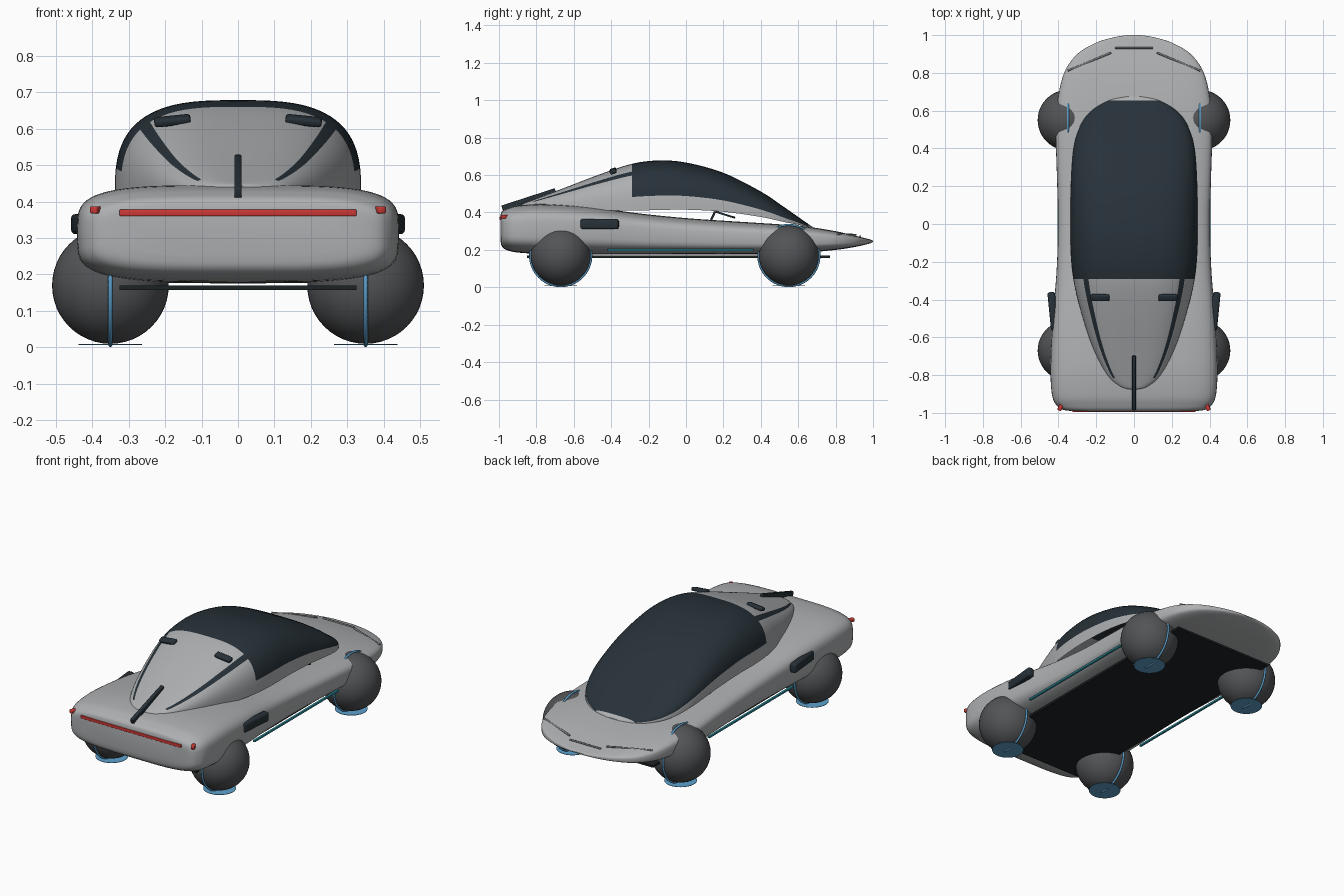
import bpy, bmesh, math
from math import pi, sin, cos
from mathutils import Vector

cube = bpy.data.objects.get("Cube")
if cube:
    bpy.data.objects.remove(cube, do_unlink=True)


def material(name, r, g, b):
    m = bpy.data.materials.new(name)
    m.use_nodes = True
    m.diffuse_color = (r, g, b, 1)
    m.node_tree.nodes["Principled BSDF"].inputs["Base Color"].default_value = (r, g, b, 1)
    return m


SILVER = material("silver paint", .42, .43, .44)
GLASS = material("dark glass", .02, .031, .04)
TYRE = material("tyre grey", .085, .088, .093)
UNDER = material("underbody black", .012, .016, .018)
RED = material("lamp red", .6, .04, .035)
BLUE = material("ring blue", .11, .36, .62)
TEAL = material("sill teal", .03, .3, .38)
TRIM = material("trim grey", .22, .225, .23)


def finish(name, bm, *mats, smooth=True):
    mesh = bpy.data.meshes.new(name)
    bm.to_mesh(mesh)
    bm.free()
    ob = bpy.data.objects.new(name, mesh)
    bpy.context.collection.objects.link(ob)
    for m in mats:
        mesh.materials.append(m)
    if smooth:
        bpy.ops.object.select_all(action='DESELECT')
        bpy.context.view_layer.objects.active = ob
        ob.select_set(True)
        bpy.ops.object.shade_smooth_by_angle(angle=math.radians(40))
    return ob


def smooth_stations(rows, steps):
    """Catmull-Rom interpolation through the station rows."""
    out = []
    for i in range(len(rows) - 1):
        p0, p1, p2, p3 = (rows[min(max(i + k, 0), len(rows) - 1)] for k in (-1, 0, 1, 2))
        for s in range(steps):
            t = s / steps
            out.append([b + .5 * t * (c - a + t * (2*a - 5*b + 4*c - d + t * (3*(b - c) + d - a)))
                        for a, b, c, d in zip(p0, p1, p2, p3)])
    return out + [list(rows[-1])]


def power(v, e):
    return math.copysign(abs(v) ** e, v)


def loft(rows, count, arc, exponent, half, rule=None):
    """Skin superellipse sections; rows are y, half width, top, bottom."""
    bm = bmesh.new()
    rings = []
    for y, w, top, low in rows:
        mid, h = (low, top - low) if half else ((top + low) / 2, (top - low) / 2)
        n = count + 1 if half else count
        rings.append([bm.verts.new((w * power(cos(arc * k / count), 2 / exponent), y,
                                    mid + h * power(sin(arc * k / count), 2 / exponent)))
                      for k in range(n)])
    for i, (a, b) in enumerate(zip(rings, rings[1:])):
        for k in range(count):
            j = k + 1 if half else (k + 1) % count
            f = bm.faces.new((a[k], b[k], b[j], a[j]))
            if rule:
                f.material_index = rule((rows[i][0] + rows[i + 1][0]) / 2, min(k, count - 1 - k))
    bm.faces.new(rings[0])
    bm.faces.new(rings[-1])
    bmesh.ops.recalc_face_normals(bm, faces=bm.faces)
    return bm


def box(name, size, loc, mat, rot=(0, 0, 0), bevel=0):
    bm = bmesh.new()
    bmesh.ops.create_cube(bm, size=1)
    bmesh.ops.scale(bm, vec=size, verts=bm.verts)
    if bevel:
        bmesh.ops.bevel(bm, geom=bm.edges[:], offset=bevel, segments=3, profile=.5, affect='EDGES')
    ob = finish(name, bm, mat, smooth=bevel > 0)
    ob.location, ob.rotation_euler = loc, rot
    return ob


def rod(name, p, q, r, mat):
    p, q = Vector(p), Vector(q)
    bm = bmesh.new()
    bmesh.ops.create_cone(bm, cap_ends=True, segments=12, radius1=r, radius2=r, depth=(q - p).length)
    ob = finish(name, bm, mat)
    ob.location = (p + q) / 2
    ob.rotation_euler = (q - p).to_track_quat('Z', 'Y').to_euler()


# Main hull: full superellipse sections along the length
hull = [(-.992, .29, .385, .25), (-.985, .37, .405, .22), (-.96, .41, .42, .2),
        (-.9, .435, .437, .186), (-.75, .442, .445, .178), (-.5, .43, .428, .176),
        (-.25, .41, .395, .176), (0, .402, .37, .176), (.25, .408, .353, .176),
        (.5, .415, .337, .178), (.65, .405, .324, .186), (.8, .37, .3, .2),
        (.9, .3, .277, .215), (.96, .2, .262, .228), (.99, .1, .254, .237), (1, .03, .248, .243)]
finish("hull", loft(smooth_stations(hull, 5), 64, 2 * pi, 4, False), SILVER)


# Canopy: open half sections, with windscreen and side strips chosen by rule
def canopy_rule(y, k):
    if -.29 < y < .655:
        return 1 if k >= 2 else 0
    return 1 if -.82 < y < -.29 and k in (9, 10) else 0


canopy = [(-.875, .03, .443, .42), (-.86, .08, .452, .42), (-.8, .145, .475, .418),
          (-.65, .22, .532, .414), (-.45, .285, .608, .41), (-.29, .322, .66, .41),
          (-.15, .336, .678, .413), (0, .338, .667, .415), (.2, .336, .612, .404),
          (.4, .322, .512, .376), (.52, .285, .432, .35), (.6, .225, .376, .334),
          (.655, .13, .338, .32), (.675, .04, .324, .314)]
bm = loft(smooth_stations(canopy, 6), 40, pi, 3, True, canopy_rule)
finish("canopy", bm, SILVER, GLASS)

# Floor plate, tail lamp bar and tail fin
box("floor_plate", (.65, 1.62, .012), (0, -.04, .164), UNDER)
box("tail_lamp_bar", (.65, .016, .018), (0, -.988, .369), RED, bevel=.003)
box("tail_fin", (.02, .3, .03), (0, -.84, .469), GLASS, (math.radians(18), 0, 0), .004)
rod("nose_bar", (-.1, .932, .272), (.1, .932, .272), .005, TRIM)

for s, side in ((1, "left"), (-1, "right")):
    # Ball wheels, each with an upright ring and a ground disc
    for y, end in ((-.67, "front"), (.55, "rear")):
        bm = bmesh.new()
        bmesh.ops.create_uvsphere(bm, u_segments=48, v_segments=24, radius=.16)
        finish(f"{side}_{end}_ball_wheel", bm, TYRE).location = (s * .35, y, .17)
        bpy.ops.mesh.primitive_torus_add(major_radius=.163, minor_radius=.006, major_segments=64,
                                         minor_segments=8, location=(s * .35, y, .17),
                                         rotation=(0, pi / 2, 0))
        ring = bpy.context.object
        ring.name = f"{side}_{end}_wheel_ring"
        ring.data.materials.append(BLUE)
        bpy.ops.object.shade_smooth()
        bm = bmesh.new()
        bmesh.ops.create_cone(bm, cap_ends=True, segments=40, radius1=.087, radius2=.087, depth=.002)
        finish(f"{side}_{end}_ground_disc", bm, BLUE).location = (s * .35, y, .008)

    # Side intake, sill strip and corner lamp
    box(f"{side}_side_intake", (.04, .205, .055), (s * .429, -.462, .338), GLASS,
        (0, 0, -s * .1), .012)
    box(f"{side}_sill_strip", (.012, .78, .01), (s * .398, -.03, .2), TEAL)
    box(f"{side}_corner_lamp", (.022, .045, .02), (s * .388, -.967, .377), RED,
        (0, 0, s * .45), .005)

    # Roof vent and nose slit
    box(f"{side}_roof_vent", (.1, .036, .022), (s * .18, -.39, .622), GLASS,
        (.35, s * .1, 0), .008)
    rod(f"{side}_nose_slit", (s * .12, .907, .281), (s * .35, .812, .283), .005, TRIM)

    # Cabin control: stalk, tilted disc and red grip
    rod(f"{side}_control_stalk", (s * .26, .13, .35), (s * .26, .155, .405), .006, GLASS)
    bm = bmesh.new()
    bmesh.ops.create_cone(bm, cap_ends=True, segments=24, radius1=.055, radius2=.055, depth=.01)
    disc = finish(f"{side}_control_disc", bm, GLASS)
    disc.location, disc.rotation_euler = (s * .26, .21, .388), (-.3, 0, 0)
    box(f"{side}_control_grip", (.05, .014, .012), (s * .26, .165, .405), RED, bevel=.003)
